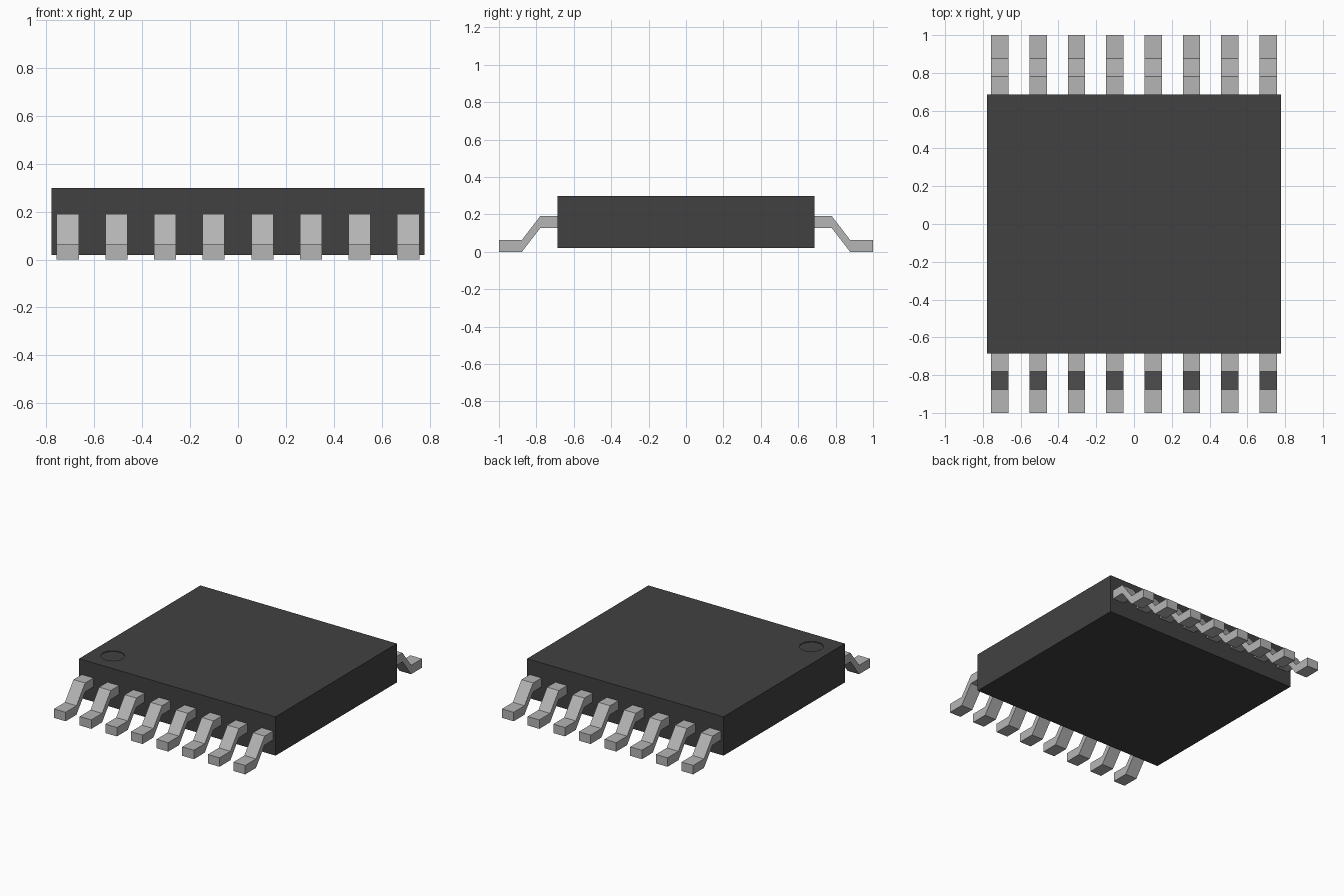
import bpy, bmesh

cube = bpy.data.objects.get("Cube")
if cube:
    bpy.data.objects.remove(cube, do_unlink=True)


def make_material(name, value):
    mat = bpy.data.materials.new(name)
    colour = (value, value, value, 1.0)
    mat.diffuse_color = colour
    mat.use_nodes = True
    mat.node_tree.nodes["Principled BSDF"].inputs["Base Color"].default_value = colour
    return mat


black_plastic = make_material("black plastic", 0.053)
grey_metal = make_material("grey metal", 0.46)

# Package body
BODY_X, BODY_Y, BODY_BOTTOM, BODY_TOP = 0.778, 0.686, 0.02, 0.298
bpy.ops.mesh.primitive_cube_add(size=1, location=(0, 0, (BODY_BOTTOM + BODY_TOP) / 2))
body = bpy.context.object
body.name = "package_body"
body.scale = (2 * BODY_X, 2 * BODY_Y, BODY_TOP - BODY_BOTTOM)
bpy.ops.object.transform_apply(location=True, rotation=False, scale=True)
body.data.materials.append(black_plastic)

# Shallow round dimple marking the first pin
bpy.ops.mesh.primitive_cylinder_add(vertices=32, radius=0.077, depth=0.1,
                                    location=(-0.625, -0.525, BODY_TOP + 0.045))
cutter = bpy.context.object
cutter.name = "dimple_cutter"
cutter.hide_render = True
cutter.data.materials.append(black_plastic)
dimple = body.modifiers.new("pin one dimple", 'BOOLEAN')
dimple.operation = 'DIFFERENCE'
dimple.solver = 'EXACT'
dimple.object = cutter
bpy.context.view_layer.objects.active = body
bpy.ops.object.modifier_apply(modifier=dimple.name)
bpy.data.objects.remove(cutter, do_unlink=True)

# Bent lead: side profile as (distance from centre, height), extruded along x
PITCH, WIDTH, PINS = 0.2031, 0.092, 8
PROFILE = [(0.68, 0.19), (0.78, 0.19), (0.877, 0.064), (1.0, 0.064),
           (1.0, 0.0), (0.877, 0.0), (0.78, 0.126), (0.68, 0.126)]


def make_lead_mesh(name, side):
    bm = bmesh.new()
    face = bm.faces.new([bm.verts.new((-WIDTH / 2, side * y, z)) for y, z in PROFILE])
    moved = bmesh.ops.extrude_face_region(bm, geom=[face])["geom"]
    bmesh.ops.translate(bm, vec=(WIDTH, 0, 0),
                        verts=[g for g in moved if isinstance(g, bmesh.types.BMVert)])
    bmesh.ops.recalc_face_normals(bm, faces=bm.faces)
    mesh = bpy.data.meshes.new(name)
    bm.to_mesh(mesh)
    bm.free()
    mesh.materials.append(grey_metal)
    return mesh


# Row of leads along the front and the back
for name, side in (("front_lead", -1), ("back_lead", 1)):
    mesh = make_lead_mesh(name, side)
    for i in range(PINS):
        lead = bpy.data.objects.new(f"{name}_{i + 1}", mesh)
        lead.location.x = (i - (PINS - 1) / 2) * PITCH
        bpy.context.collection.objects.link(lead)
